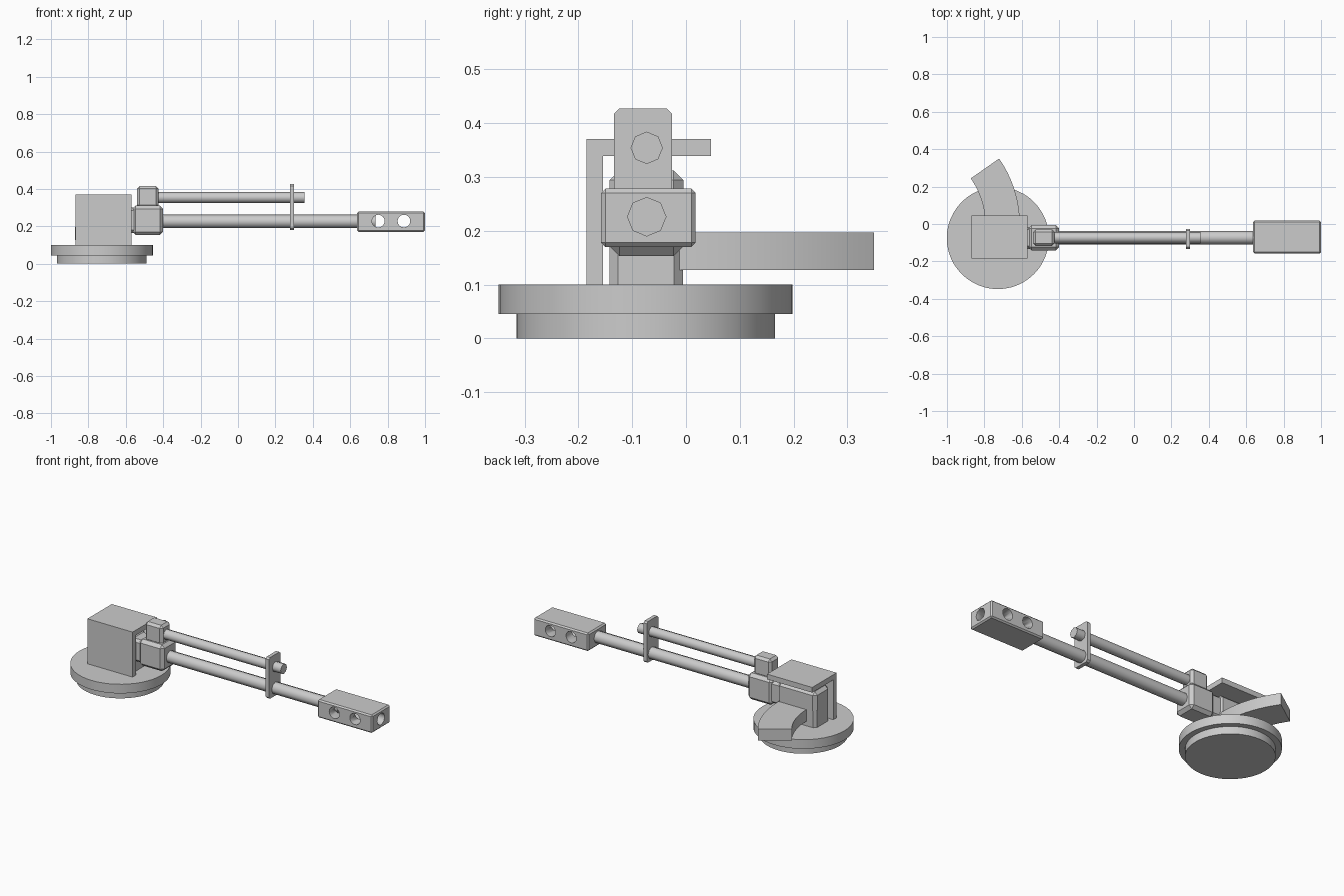
import bpy, bmesh, math
from mathutils import Matrix, Vector

if "Cube" in bpy.data.objects:
    bpy.data.objects.remove(bpy.data.objects["Cube"])


def finish(name, bm, smooth=False):
    bmesh.ops.recalc_face_normals(bm, faces=bm.faces)
    me = bpy.data.meshes.new(name)
    bm.to_mesh(me)
    bm.free()
    ob = bpy.data.objects.new(name, me)
    bpy.context.collection.objects.link(ob)
    if smooth:
        bpy.ops.object.select_all(action='DESELECT')
        bpy.context.view_layer.objects.active = ob
        ob.select_set(True)
        bpy.ops.object.shade_smooth_by_angle(angle=math.radians(50))
    return ob


def box(name, x, y, z, bevel=0, axis=None):
    """Box from ranges; bevel all edges, or only those along one axis."""
    bm = bmesh.new()
    bmesh.ops.create_cube(bm, size=1)
    for v in bm.verts:
        v.co = Vector([(r[0] + r[1]) / 2 + c * (r[1] - r[0])
                       for r, c in zip((x, y, z), v.co)])
    if bevel:
        edges = [e for e in bm.edges if axis is None or
                 abs((e.verts[0].co - e.verts[1].co)[axis]) > 1e-5]
        bmesh.ops.bevel(bm, geom=edges, offset=bevel, segments=1,
                        affect='EDGES', profile=0.5)
    return finish(name, bm)


def cylinder(name, start, end, r, sides):
    a, b = Vector(start), Vector(end)
    rot = (b - a).to_track_quat('Z', 'Y').to_matrix().to_4x4()
    bm = bmesh.new()
    bmesh.ops.create_cone(bm, cap_ends=True, segments=sides, radius1=r, radius2=r,
                          depth=(b - a).length,
                          matrix=Matrix.Translation((a + b) / 2) @ rot)
    return finish(name, bm, True)


def prism(name, pts, z0, z1, smooth=False):
    bm = bmesh.new()
    face = bm.faces.new([bm.verts.new((px, py, z0)) for px, py in pts])
    ext = bmesh.ops.extrude_face_region(bm, geom=[face])
    bmesh.ops.translate(bm, vec=(0, 0, z1 - z0),
                        verts=[g for g in ext['geom'] if isinstance(g, bmesh.types.BMVert)])
    return finish(name, bm, smooth)


def cut(ob, cutter):
    mod = ob.modifiers.new('hole', 'BOOLEAN')
    mod.operation = 'DIFFERENCE'
    mod.solver = 'EXACT'
    mod.object = cutter
    bpy.context.view_layer.objects.active = ob
    bpy.ops.object.modifier_apply(modifier=mod.name)
    bpy.data.objects.remove(cutter)


Y = -0.073  # arm centre line

# Stepped round base
cylinder('base_foot', (-0.728, -0.075, 0), (-0.728, -0.075, 0.05), 0.24, 48)
cylinder('base_disc', (-0.728, -0.075, 0.045), (-0.728, -0.075, 0.1), 0.273, 48)

# Folded cover: front plate and top plate
box('cover_front', (-0.87, -0.57), (-0.185, -0.154), (0.1, 0.37))
box('cover_top', (-0.87, -0.57), (-0.185, 0.046), (0.339, 0.37))

# Post, neck and head
box('post', (-0.855, -0.6), (-0.142, -0.006), (0.1, 0.31), 0.018)
box('post_foot', (-0.855, -0.6), (-0.142, -0.006), (0.095, 0.2), 0.016, 2)
box('neck', (-0.65, -0.5), (-0.133, -0.015), (0.165, 0.3), 0.015, 0)
box('head', (-0.565, -0.4), (-0.142, -0.005), (0.153, 0.312), 0.018)
box('upper_block', (-0.54, -0.424), (-0.117, -0.029), (0.3, 0.415), 0.014)

# Curved side lever
angles = [math.radians(-4 + 39 * i / 10) for i in range(11)]
arc = lambda r, seq: [(-1.225 + r * math.cos(a), -0.003 + r * math.sin(a)) for a in seq]
prism('side_lever', arc(0.615, angles) + arc(0.43, reversed(angles)), 0.127, 0.197, True)

# Two parallel rods and the plate tying them together
cylinder('lower_rod', (-0.45, Y, 0.226), (0.735, Y, 0.226), 0.036, 8)
cylinder('upper_rod', (-0.45, Y, 0.354), (0.355, Y, 0.354), 0.03, 8)
box('tie_plate', (0.278, 0.3), (-0.134, -0.026), (0.18, 0.427), 0.01, 0)

# Drilled end weight
weight = box('end_weight', (0.637, 1.0), (-0.158, 0.018), (0.17, 0.278), 0.008)
cut(weight, cylinder('end_hole', (0.7, Y, 0.226), (1.1, Y, 0.226), 0.0358, 8))
for hx in (0.75, 0.887):
    cut(weight, cylinder('side_hole', (hx, -0.4, 0.228), (hx, 0.3, 0.228), 0.034, 16))
